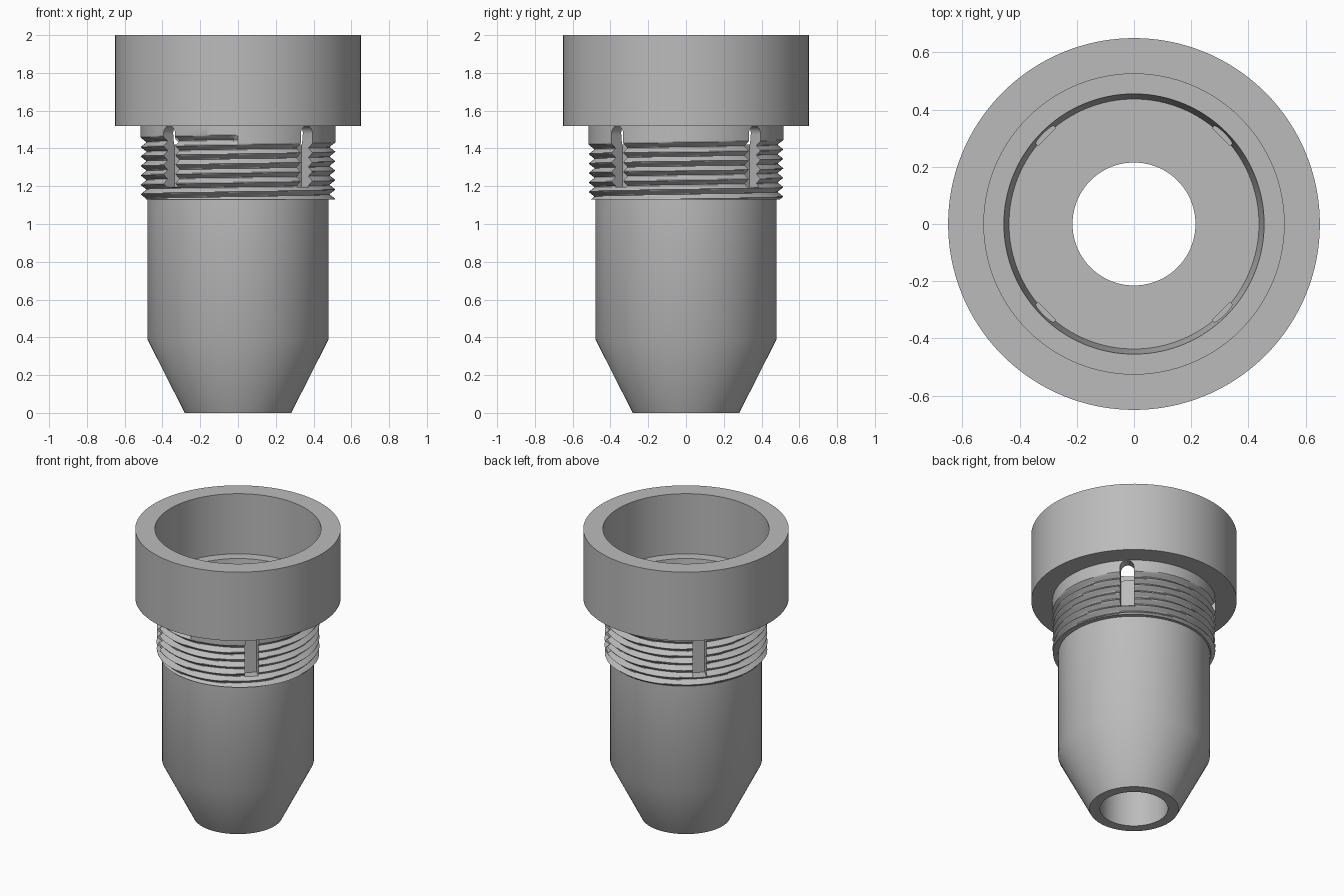
import bpy, bmesh, math
from mathutils import Matrix

if "Cube" in bpy.data.objects:
    bpy.data.objects.remove(bpy.data.objects["Cube"], do_unlink=True)

SEG = 128
PITCH, DEPTH = 0.05, 0.032
NECK_R, NECK_Z, COLLAR_Z = 0.516, 1.13, 1.52

grey = bpy.data.materials.new("plain_grey")
grey.use_nodes = True
colour = (0.5, 0.5, 0.5, 1)
grey.diffuse_color = colour
grey.node_tree.nodes["Principled BSDF"].inputs["Base Color"].default_value = colour


def add_object(name, bm):
    bmesh.ops.recalc_face_normals(bm, faces=bm.faces[:])
    mesh = bpy.data.meshes.new(name)
    bm.to_mesh(mesh)
    bm.free()
    mesh.materials.append(grey)
    obj = bpy.data.objects.new(name, mesh)
    bpy.context.collection.objects.link(obj)
    return obj


def thread_radius(turn, z):
    """Neck radius with a V groove climbing anticlockwise from the front."""
    u = (z - NECK_Z - 0.015) / PITCH - turn
    if u > 5.5:
        return NECK_R
    return NECK_R - DEPTH * (1 - 2 * abs(u - round(u)))


# Closed profile: nozzle, threaded neck, collar, counterbore and bore
rows = [(0.215, 0), (0.282, 0), (0.48, 0.39), (0.48, NECK_Z)]
steps = 66
top = 1.47
rows += [(None, NECK_Z + (top - NECK_Z) * i / steps) for i in range(steps + 1)]
rows += [(NECK_R, COLLAR_Z), (0.65, COLLAR_Z), (0.65, 2), (0.525, 2),
         (0.525, 1.58), (0.455, 1.58), (0.437, 1.42), (0.215, 1.42)]

bm = bmesh.new()
rings = []
for r, z in rows:
    ring = []
    for i in range(SEG):
        a = math.tau * i / SEG - math.pi / 2
        rad = thread_radius(i / SEG, z) if r is None else r
        ring.append(bm.verts.new((rad * math.cos(a), rad * math.sin(a), z)))
    rings.append(ring)
for k, lower in enumerate(rings):
    upper = rings[(k + 1) % len(rings)]
    for i in range(SEG):
        j = (i + 1) % SEG
        bm.faces.new((lower[i], lower[j], upper[j], upper[i]))
body = add_object("threaded_nozzle_body", bm)

# Four round-topped slots on the diagonals of the neck
HALF, LOW, SPRING = 0.044, 1.195, 1.476
outline = [(-HALF, LOW), (HALF, LOW)]
outline += [(HALF * math.cos(math.pi * i / 12), SPRING + HALF * math.sin(math.pi * i / 12))
            for i in range(13)]
bm = bmesh.new()
for n in range(4):
    face = bm.faces.new([bm.verts.new((0.431, y, z)) for y, z in outline])
    out = bmesh.ops.extrude_face_region(bm, geom=[face])["geom"]
    verts = [v for v in out if isinstance(v, bmesh.types.BMVert)]
    bmesh.ops.translate(bm, verts=verts, vec=(0.15, 0, 0))
    bmesh.ops.rotate(bm, verts=verts + list(face.verts), cent=(0, 0, 0),
                     matrix=Matrix.Rotation(math.radians(45 + 90 * n), 3, "Z"))
cutter = add_object("slot_cutter", bm)
cutter.hide_render = True

cut = body.modifiers.new("slots", "BOOLEAN")
cut.operation, cut.solver, cut.object = "DIFFERENCE", "EXACT", cutter

bpy.ops.object.select_all(action="DESELECT")
body.select_set(True)
bpy.context.view_layer.objects.active = body
bpy.ops.object.modifier_apply(modifier=cut.name)
bpy.data.objects.remove(cutter, do_unlink=True)
bpy.ops.object.shade_smooth_by_angle(angle=math.radians(30))
